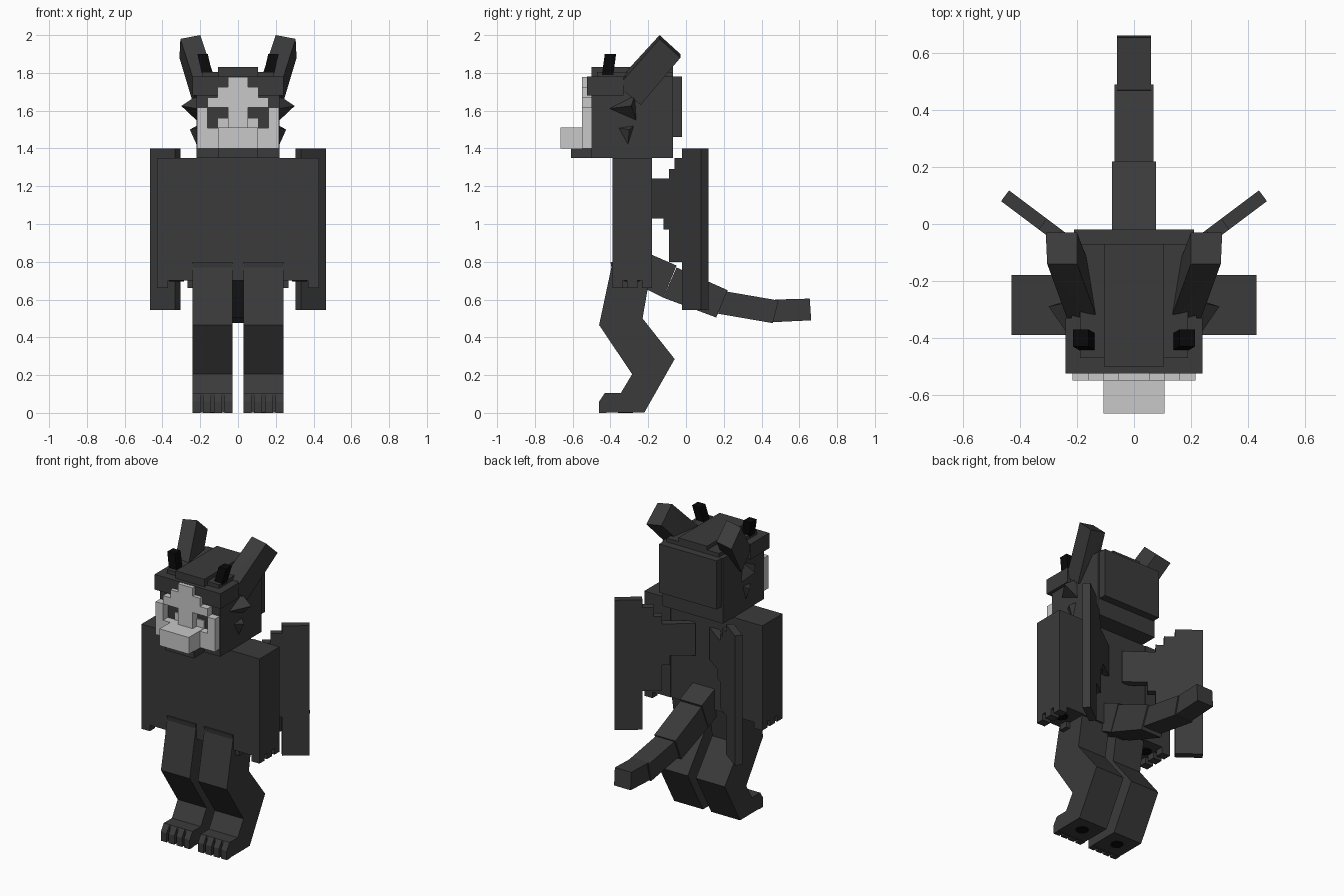
import bpy, bmesh
from mathutils import Vector

cube = bpy.data.objects.get("Cube")
if cube:
    bpy.data.objects.remove(cube, do_unlink=True)


def material(name, value):
    m = bpy.data.materials.new(name)
    m.use_nodes = True
    m.diffuse_color = (value, value, value, 1)
    m.node_tree.nodes["Principled BSDF"].inputs["Base Color"].default_value = (value, value, value, 1)
    return m


FUR = material("charcoal fur", 0.043)
BONE = material("pale grey mask", 0.58)
BLACK = material("black horn", 0.003)


def finish(name, bm, mat):
    bmesh.ops.recalc_face_normals(bm, faces=bm.faces)
    mesh = bpy.data.meshes.new(name)
    bm.to_mesh(mesh)
    bm.free()
    mesh.materials.append(mat)
    obj = bpy.data.objects.new(name, mesh)
    bpy.context.collection.objects.link(obj)
    return obj


def prism(name, outline, depth, mat=FUR):
    """Flat outline pushed along the depth vector."""
    bm = bmesh.new()
    face = bm.faces.new([bm.verts.new(p) for p in outline])
    out = bmesh.ops.extrude_face_region(bm, geom=[face], use_keep_orig=True)
    moved = [v for v in out["geom"] if isinstance(v, bmesh.types.BMVert)]
    bmesh.ops.translate(bm, verts=moved, vec=Vector(depth))
    return finish(name, bm, mat)


def side_prism(name, profile, x0, x1, mat=FUR):
    """Side (y, z) profile spanning x0 to x1."""
    return prism(name, [(x0, y, z) for y, z in profile], (x1 - x0, 0, 0), mat)


def box(name, x, y, z, mat=FUR):
    return side_prism(name, [(y[0], z[0]), (y[1], z[0]), (y[1], z[1]), (y[0], z[1])], x[0], x[1], mat)


def hull(name, points, mat=FUR):
    bm = bmesh.new()
    for p in points:
        bm.verts.new(p)
    bmesh.ops.convex_hull(bm, input=bm.verts[:])
    return finish(name, bm, mat)


def pad(name, x, y, z):
    """Thin round pad under a hand or foot."""
    bm = bmesh.new()
    bmesh.ops.create_cone(bm, cap_ends=True, segments=12, radius1=0.04, radius2=0.04, depth=0.008)
    bmesh.ops.translate(bm, verts=bm.verts, vec=(x, y, z))
    return finish(name, bm, BLACK)


# Torso
box("torso", (-0.24, 0.24), (-0.39, -0.185), (0.70, 1.35))

# Head: main block, back, crown layers, brow fringe and chin
box("head", (-0.22, 0.22), (-0.50, -0.07), (1.35, 1.78))
box("head_back", (-0.21, 0.21), (-0.07, -0.02), (1.46, 1.78))
box("crown_lower", (-0.19, 0.19), (-0.47, -0.07), (1.78, 1.805))
box("crown_upper", (-0.105, 0.105), (-0.50, -0.07), (1.78, 1.83))
box("brow_fringe", (-0.24, 0.24), (-0.525, -0.33), (1.68, 1.78))
box("chin", (-0.105, 0.105), (-0.61, -0.50), (1.35, 1.40))
box("snout", (-0.107, 0.107), (-0.665, -0.50), (1.40, 1.51), BONE)

# Stepped face mask, drawn as cells from top to bottom
ROWS = ["...##...", "..####..", ".######.", "#..##..#", "#..##..#", "########", "########"]
CELL = 0.054
for r, row in enumerate(ROWS):
    top = 1.778 - r * CELL
    c = 0
    while c < len(row):
        start = c
        while c < len(row) and row[c] == "#":
            c += 1
        if c > start:
            box("face_mask", ((start - 4) * CELL, (c - 4) * CELL), (-0.55, -0.50), (top - CELL, top), BONE)
        else:
            c += 1

# Tail: (y, z) quads and half widths
TAIL = [
    ([(-0.28, 0.88), (-0.05, 0.78), (-0.12, 0.61), (-0.30, 0.70)], 0.08),
    ([(-0.05, 0.77), (0.22, 0.65), (0.16, 0.505), (-0.12, 0.61)], 0.077),
    ([(0.20, 0.645), (0.49, 0.595), (0.46, 0.475), (0.17, 0.525)], 0.068),
    ([(0.47, 0.60), (0.655, 0.605), (0.663, 0.49), (0.455, 0.48)], 0.06),
]
for quad, half in TAIL:
    side_prism("tail_segment", quad, -half, half)

LEG = [(-0.40, 0.80), (-0.395, 0.77), (-0.46, 0.465), (-0.285, 0.205), (-0.345, 0.105), (-0.43, 0.105),
       (-0.43, 0.003), (-0.22, 0.003), (-0.06, 0.285), (-0.23, 0.50), (-0.185, 0.76), (-0.19, 0.80)]
TOE = [(-0.43, 0.105), (-0.46, 0.06), (-0.46, 0), (-0.42, 0), (-0.42, 0.105)]
WING = [(-0.21, 1.24), (-0.09, 1.24), (-0.09, 1.29), (-0.06, 1.29), (-0.06, 1.35), (-0.02, 1.35),
        (-0.02, 1.40), (0.08, 1.40), (0.08, 0.545), (-0.02, 0.545), (-0.02, 0.80), (-0.09, 0.80),
        (-0.09, 0.97), (-0.12, 0.97), (-0.12, 1.03), (-0.21, 1.03)]

for s, side in ((1, "left"), (-1, "right")):
    def flip(points):
        return [(s * x, y, z) for x, y, z in points]

    # Arm with fingers along the outer edge and a thumb inside
    box(side + "_arm", (s * 0.24, s * 0.43), (-0.39, -0.18), (0.70, 1.35))
    for i in range(3):
        y = -0.39 + i * 0.078
        box(side + "_finger", (s * 0.37, s * 0.43), (y, y + 0.054), (0.66, 0.70))
    box(side + "_thumb", (s * 0.24, s * 0.268), (-0.37, -0.31), (0.66, 0.70))
    pad(side + "_hand_pad", s * 0.325, -0.285, 0.699)

    # Bent leg, toes and sole pad
    side_prism(side + "_leg", LEG, s * 0.03, s * 0.24)
    for i in range(4):
        x = 0.03 + i * 0.056
        side_prism(side + "_toe", TOE, s * x, s * (x + 0.042))
    pad(side + "_sole_pad", s * 0.135, -0.32, 0.004)

    # Stepped wing plate swept back
    outline = flip([(0.467 + (y - 0.08) * 4 / 3, y, z) for y, z in WING])
    prism(side + "_wing", outline, (s * -0.028, 0.038, 0))

    # Ear
    hull(side + "_ear", flip([
        (0.20, -0.14, 2.0), (0.305, -0.14, 1.98), (0.20, -0.03, 1.90), (0.31, -0.03, 1.88),
        (0.12, -0.36, 1.76), (0.225, -0.36, 1.73), (0.12, -0.24, 1.66), (0.235, -0.24, 1.63)]))

    # Short horn
    hull(side + "_horn", flip([
        (x + dx, y + dy, z) for x, y, z in ((0.135, -0.445, 1.79), (0.16, -0.43, 1.90))
        for dx in (0, 0.055) for dy in (0, 0.06)]), BLACK)

    # Cheek tufts
    hull(side + "_upper_tuft", flip([
        (0.21, -0.42, 1.61), (0.21, -0.27, 1.685), (0.21, -0.26, 1.54), (0.30, -0.29, 1.625)]))
    hull(side + "_lower_tuft", flip([
        (0.21, -0.37, 1.51), (0.21, -0.27, 1.525), (0.21, -0.31, 1.40), (0.255, -0.30, 1.50)]))

    # Pupil set back in the eye opening
    box(side + "_eye", (s * 0.054, s * 0.108), (-0.508, -0.50), (1.51, 1.56), BONE)
